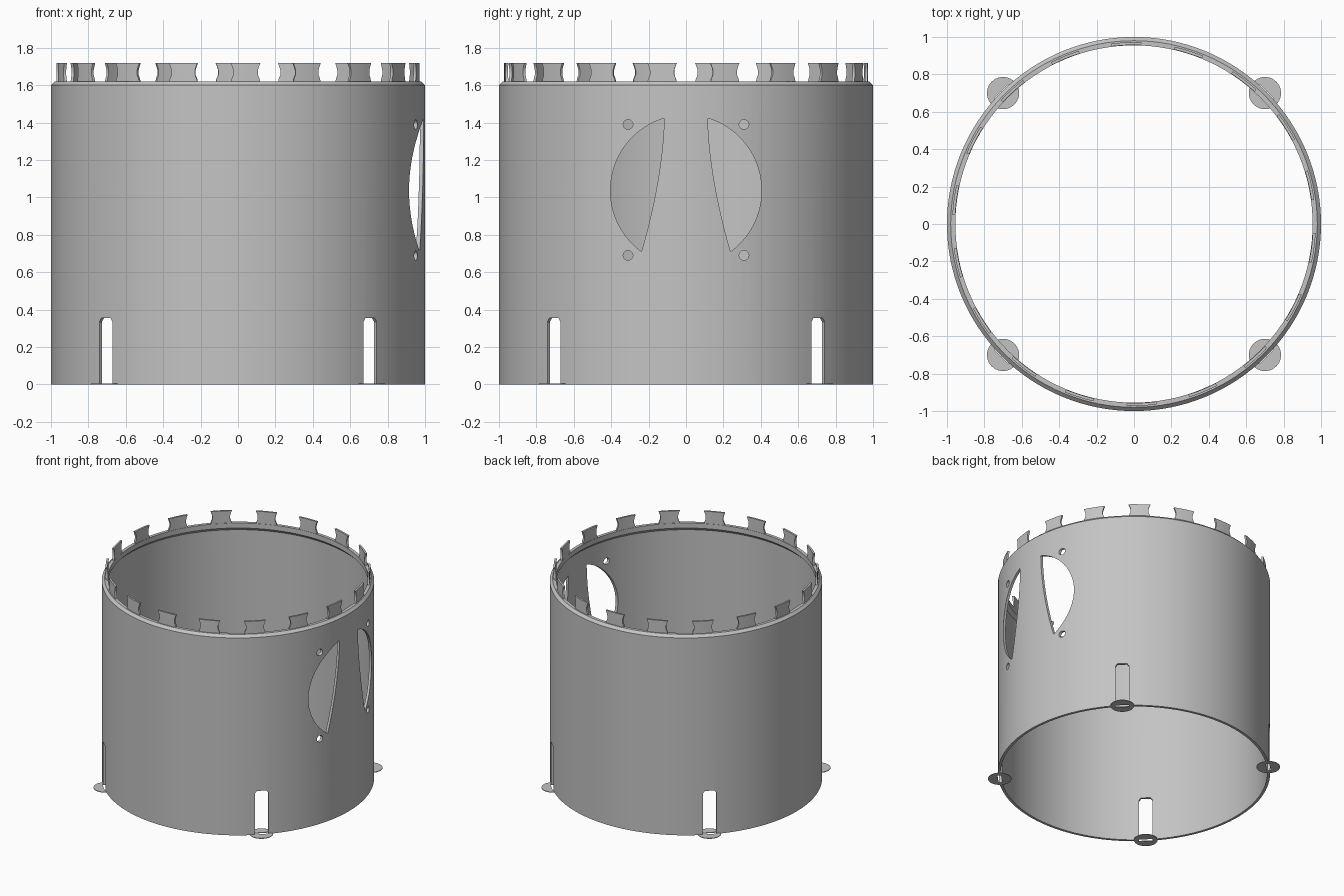
import bpy, bmesh, math
from math import sin, cos, pi, radians

if "Cube" in bpy.data.objects:
    bpy.data.objects.remove(bpy.data.objects["Cube"], do_unlink=True)

grey = bpy.data.materials.new("plain_grey")
grey.use_nodes = True
grey.diffuse_color = (0.55, 0.55, 0.55, 1)
grey.node_tree.nodes["Principled BSDF"].inputs["Base Color"].default_value = (0.55, 0.55, 0.55, 1)


def make_object(name, bm, helper=False):
    bmesh.ops.recalc_face_normals(bm, faces=bm.faces)
    mesh = bpy.data.meshes.new(name)
    bm.to_mesh(mesh)
    bm.free()
    mesh.materials.append(grey)
    obj = bpy.data.objects.new(name, mesh)
    bpy.context.collection.objects.link(obj)
    obj.hide_render = helper
    return obj


def prism(bm, points, offset):
    """Close an outline and extrude it along offset."""
    face = bm.faces.new([bm.verts.new(p) for p in points])
    new = bmesh.ops.extrude_face_region(bm, geom=[face], use_keep_orig=True)
    verts = [g for g in new["geom"] if isinstance(g, bmesh.types.BMVert)]
    bmesh.ops.translate(bm, verts=verts, vec=offset)


def apply_modifiers(obj):
    graph = bpy.context.evaluated_depsgraph_get()
    mesh = bpy.data.meshes.new_from_object(obj.evaluated_get(graph))
    obj.modifiers.clear()
    obj.data = mesh


def cut(obj, cutter):
    mod = obj.modifiers.new("cut", "BOOLEAN")
    mod.operation = "DIFFERENCE"
    mod.solver = "EXACT"
    mod.object = cutter


def shade(obj):
    bpy.ops.object.select_all(action="DESELECT")
    bpy.context.view_layer.objects.active = obj
    obj.select_set(True)
    bpy.ops.object.shade_smooth_by_angle(angle=radians(30))


# Cylindrical wall: lathed section with chamfered rim and inner lip
SIDES = 128
section = [(0.98, 0), (1, 0), (1, 1.6), (0.98, 1.62),
           (0.955, 1.62), (0.955, 1.58), (0.98, 1.555)]
bm = bmesh.new()
rings = []
for i in range(SIDES):
    a = 2 * pi * i / SIDES
    rings.append([bm.verts.new((r * cos(a), r * sin(a), z)) for r, z in section])
for i in range(SIDES):
    one, two = rings[i], rings[(i + 1) % SIDES]
    for j in range(len(section)):
        k = (j + 1) % len(section)
        bm.faces.new((one[j], two[j], two[k], one[k]))
wall = make_object("cylinder_wall", bm)

# Two side openings of the round port, leaving a flared strip between them
PORT_Z, PORT_R = 1.037, 0.404
TOP_W, LOW_W = 0.117, 0.238
top_a, low_a = math.acos(TOP_W / PORT_R), -math.acos(LOW_W / PORT_R)
top_z, low_z = PORT_Z + PORT_R * sin(top_a), PORT_Z + PORT_R * sin(low_a)
outline = []
for i in range(33):
    a = low_a + (top_a - low_a) * i / 32
    outline.append((PORT_R * cos(a), PORT_Z + PORT_R * sin(a)))
for i in range(1, 12):
    t = i / 12
    outline.append((TOP_W + (LOW_W - TOP_W) * t ** 1.7, top_z + (low_z - top_z) * t))
bm = bmesh.new()
for side in (-1, 1):
    prism(bm, [(0.8, side * y, z) for y, z in outline], (0.4, 0, 0))

# Four screw holes around the port
for y in (-0.31, 0.31):
    for z in (0.69, 1.39):
        ring = [(0.8, y + 0.026 * cos(2 * pi * i / 20), z + 0.026 * sin(2 * pi * i / 20))
                for i in range(20)]
        prism(bm, ring, (0.4, 0, 0))
port_cutter = make_object("port_cutter", bm, True)

# Four base slots with clipped top corners, on the diagonals
slot = [(-0.05, -0.05), (0.05, -0.05), (0.05, 0.335),
        (0.035, 0.355), (-0.035, 0.355), (-0.05, 0.335)]
DIAGONALS = [radians(45 + 90 * i) for i in range(4)]
bm = bmesh.new()
for a in DIAGONALS:
    r = 0.976
    prism(bm, [(r * cos(a) - s * sin(a), r * sin(a) + s * cos(a), z) for s, z in slot],
          (0.027 * cos(a), 0.027 * sin(a), 0))
slot_cutter = make_object("slot_cutter", bm, True)

# Thin round pads under the slots
bm = bmesh.new()
for a in DIAGONALS:
    ring = [(0.99 * cos(a) + 0.086 * cos(2 * pi * i / 40),
             0.99 * sin(a) + 0.086 * sin(2 * pi * i / 40), 0) for i in range(40)]
    prism(bm, ring, (0, 0, 0.005))
pads = make_object("base_pads", bm)

# Eighteen waisted tabs standing on the rim
rows = [(1.61, 0.08), (1.635, 0.075), (1.655, 0.066), (1.68, 0.066), (1.70, 0.072), (1.72, 0.08)]
COLS, TAB_R = 6, 0.972
bm = bmesh.new()
for n in range(18):
    middle = radians(92.4 + 20 * n)
    grid = []
    for z, half in rows:
        angles = [middle + half / TAB_R * (2 * c / COLS - 1) for c in range(COLS + 1)]
        grid.append([(TAB_R, a, z) for a in angles])
    layers = [[[bm.verts.new((r * cos(a), r * sin(a), z)) for _, a, z in row] for row in grid]
              for r in (TAB_R, 0.957)]
    for layer in layers:
        for low, high in zip(layer, layer[1:]):
            for c in range(COLS):
                bm.faces.new((low[c], low[c + 1], high[c + 1], high[c]))
    # Close the rim between the outer and inner sheets
    borders = [lay[0] + [row[-1] for row in lay[1:-1]] + lay[-1][::-1]
               + [row[0] for row in lay[-2:0:-1]] for lay in layers]
    outer, inner = borders
    for i in range(len(outer)):
        k = (i + 1) % len(outer)
        bm.faces.new((outer[i], outer[k], inner[k], inner[i]))
tabs = make_object("rim_tabs", bm)

# Apply the cuts and finish shading
cut(wall, port_cutter)
cut(wall, slot_cutter)
cut(pads, slot_cutter)
bpy.context.view_layer.update()
for obj in (wall, pads):
    apply_modifiers(obj)
for helper in (port_cutter, slot_cutter):
    bpy.data.objects.remove(helper, do_unlink=True)
for obj in (wall, pads, tabs):
    shade(obj)
